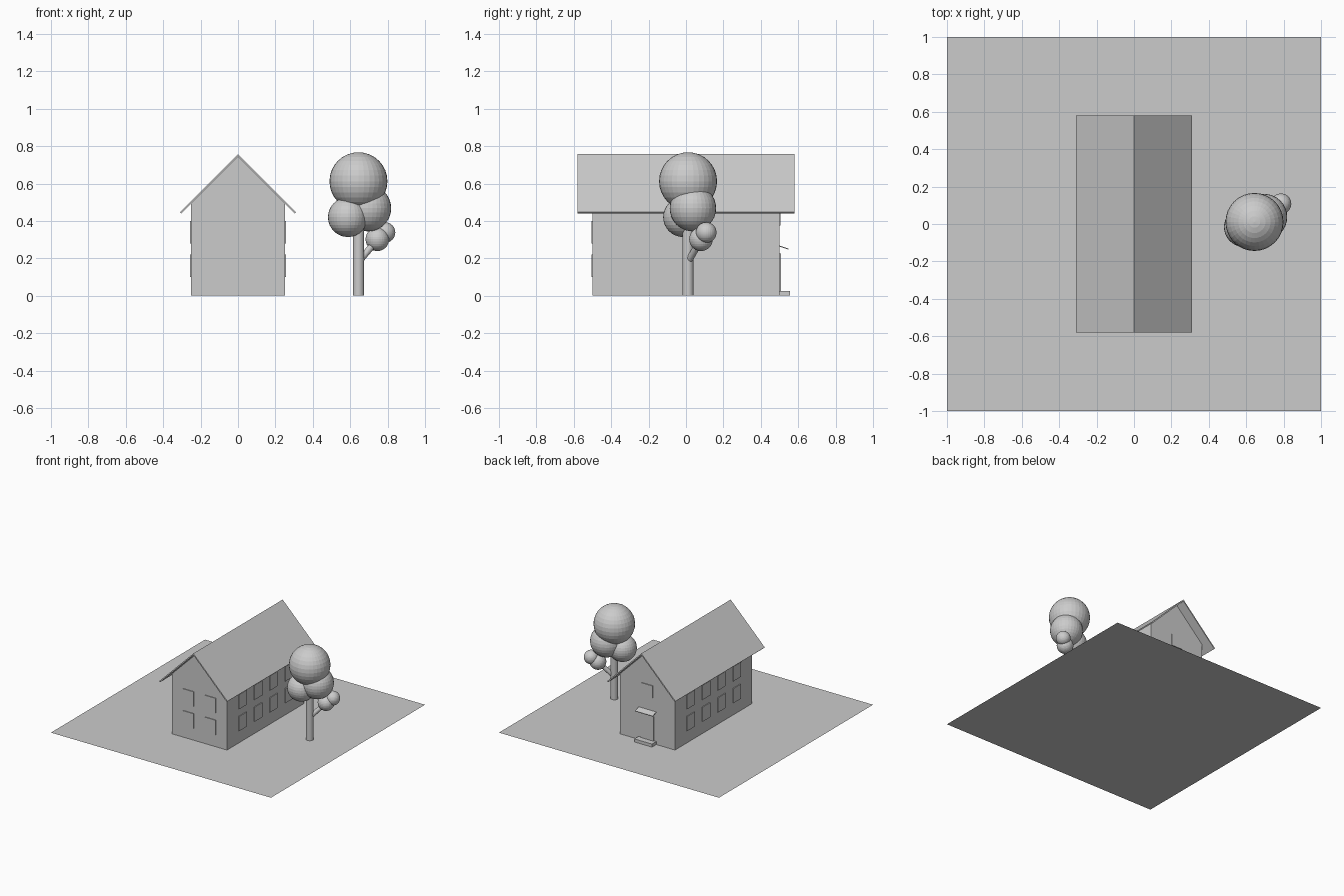
import bpy, bmesh
from mathutils import Vector

if "Cube" in bpy.data.objects:
    bpy.data.objects.remove(bpy.data.objects["Cube"], do_unlink=True)

grey = bpy.data.materials.new("plain_grey")
grey.use_nodes = True
grey.diffuse_color = (0.6, 0.6, 0.6, 1)
grey.node_tree.nodes["Principled BSDF"].inputs["Base Color"].default_value = (0.6, 0.6, 0.6, 1)


def add(name, bm):
    """Turn a bmesh into a grey object."""
    bmesh.ops.recalc_face_normals(bm, faces=bm.faces)
    mesh = bpy.data.meshes.new(name)
    bm.to_mesh(mesh)
    bm.free()
    mesh.materials.append(grey)
    obj = bpy.data.objects.new(name, mesh)
    bpy.context.collection.objects.link(obj)
    return obj


def box(name, low, high):
    low, high = Vector(low), Vector(high)
    bm = bmesh.new()
    bmesh.ops.create_cube(bm, size=1)
    bmesh.ops.scale(bm, vec=high - low, verts=bm.verts)
    bmesh.ops.translate(bm, vec=(low + high) / 2, verts=bm.verts)
    return add(name, bm)


def extrude(name, outline, start, end, axis):
    """Sweep a closed outline along x or y."""
    bm = bmesh.new()
    point = (lambda a, b: (start, a, b)) if axis == "x" else (lambda a, b: (a, start, b))
    face = bm.faces.new([bm.verts.new(point(a, b)) for a, b in outline])
    grown = bmesh.ops.extrude_face_region(bm, geom=[face])["geom"]
    step = (end - start, 0, 0) if axis == "x" else (0, end - start, 0)
    bmesh.ops.translate(bm, vec=step, verts=[v for v in grown if isinstance(v, bmesh.types.BMVert)])
    return add(name, bm)


def rod(name, start, end, radius):
    start, end = Vector(start), Vector(end)
    bm = bmesh.new()
    bmesh.ops.create_cone(bm, cap_ends=True, segments=32, radius1=radius, radius2=radius,
                          depth=(end - start).length)
    obj = add(name, bm)
    obj.location = (start + end) / 2
    obj.rotation_euler = (end - start).to_track_quat("Z", "Y").to_euler()


def ball(name, centre, radius):
    bm = bmesh.new()
    bmesh.ops.create_uvsphere(bm, u_segments=32, v_segments=16, radius=radius)
    add(name, bm).location = centre


# Ground sheet
bm = bmesh.new()
bmesh.ops.create_grid(bm, x_segments=1, y_segments=1, size=1)
add("ground", bm)

# House body and roof
extrude("house_walls", [(-0.25, 0), (0.25, 0), (0.25, 0.493), (0, 0.743), (-0.25, 0.493)],
        -0.5, 0.5, "y")
extrude("roof", [(0, 0.757), (0.31, 0.447), (0.303, 0.44), (0, 0.743),
                 (-0.303, 0.44), (-0.31, 0.447)], -0.58, 0.58, "y")

# Windows on the front and both long sides, two rows each
for row, z in (("lower", 0.1), ("upper", 0.28)):
    for x in (-0.1, 0.1):
        box(f"front_window_{row}", (x - 0.05, -0.506, z), (x + 0.05, -0.499, z + 0.12))
    for y in (-0.3, -0.1, 0.1, 0.3):
        for side, x in (("left", 0.2525), ("right", -0.2525)):
            box(f"{side}_window_{row}", (x - 0.0035, y - 0.05, z), (x + 0.0035, y + 0.05, z + 0.12))

# Back window, door, step and sloping canopy
box("back_window", (-0.05, 0.499, 0.375), (0.05, 0.506, 0.475))
box("door", (-0.06, 0.499, 0.025), (0.06, 0.508, 0.225))
box("door_step", (-0.08, 0.5, 0), (0.08, 0.556, 0.025))
extrude("door_canopy", [(0.499, 0.268), (0.548, 0.252), (0.547, 0.247), (0.499, 0.263)],
        -0.08, 0.08, "x")

# Tree
rod("trunk", (0.644, 0.011, 0), (0.644, 0.011, 0.5), 0.029)
rod("branch", (0.644, 0.011, 0.18), (0.745, 0.08, 0.3), 0.018)
ball("crown_top", (0.644, 0.011, 0.612), 0.155)
ball("crown_right", (0.587, -0.016, 0.42), 0.106)
ball("crown_left", (0.695, 0.037, 0.468), 0.124)
ball("branch_leaves_inner", (0.745, 0.08, 0.302), 0.063)
ball("branch_leaves_outer", (0.786, 0.108, 0.338), 0.055)
